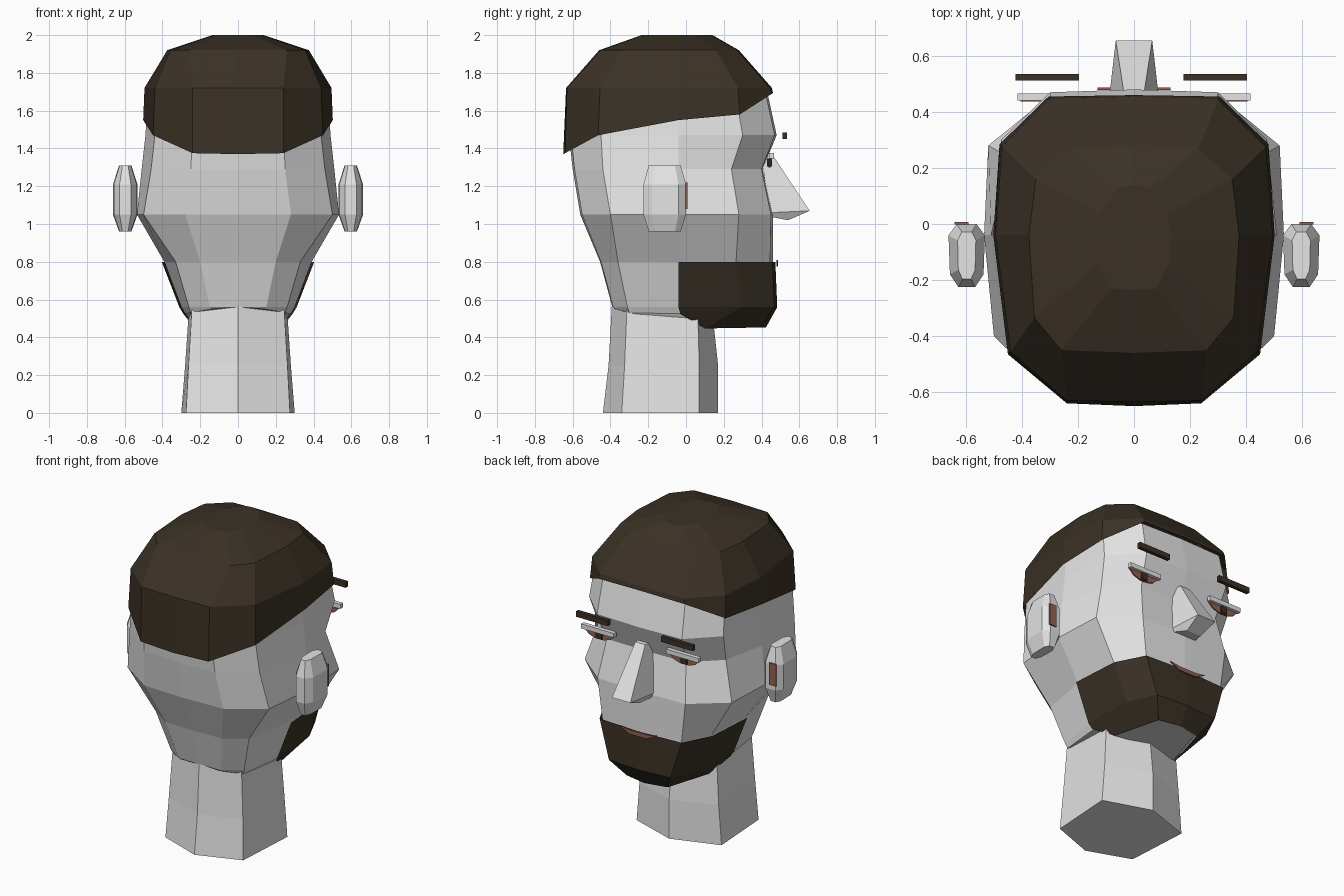
import bpy, bmesh

if "Cube" in bpy.data.objects:
    bpy.data.objects.remove(bpy.data.objects["Cube"])


def material(name, rgb):
    m = bpy.data.materials.new(name)
    m.diffuse_color = (*rgb, 1)
    m.use_nodes = True
    m.node_tree.nodes["Principled BSDF"].inputs["Base Color"].default_value = m.diffuse_color
    return m


SKIN = material("pale skin", (0.78, 0.78, 0.78))
HAIR = material("dark brown hair", (0.043, 0.031, 0.019))
FLESH = material("reddish flesh", (0.30, 0.12, 0.08))


def loft(name, rings, mat, closed=True, top=True, bottom=True):
    """Join point rings, listed from top to bottom, counter-clockwise."""
    bm = bmesh.new()
    vs = [[bm.verts.new(p) for p in r] for r in rings]
    n = len(rings[0])
    for up, lo in zip(vs, vs[1:]):
        for i in range(n if closed else n - 1):
            j = (i + 1) % n
            bm.faces.new((lo[i], lo[j], up[j], up[i]))
    if top:
        bm.faces.new(vs[0])
    if bottom:
        bm.faces.new(vs[-1][::-1])
    me = bpy.data.meshes.new(name)
    bm.to_mesh(me)
    bm.free()
    me.materials.append(mat)
    ob = bpy.data.objects.new(name, me)
    bpy.context.collection.objects.link(ob)
    return ob


def box(name, x, y, z, mat):
    ring = lambda h: [(x[0], y[0], h), (x[1], y[0], h), (x[1], y[1], h), (x[0], y[1], h)]
    return loft(name, [ring(z[1]), ring(z[0])], mat)


def plate(name, outline, y, mat, thick=0.009):
    """Upright plate facing +y from an (x, z) outline."""
    return loft(name, [[(a, y + thick, b) for a, b in outline],
                       [(a, y, b) for a, b in outline]], mat)


def mirror_ring(half):
    return half + [(-x, y, z) for x, y, z in half[-2:0:-1]]


def level(z, back, corner, rear, mid, temple, cheek, front):
    pts = [(0, back), corner, rear, mid, temple, cheek, (0, front)]
    zs = z if isinstance(z, tuple) else (z,) * 7
    return [(x, y, h) for (x, y), h in zip(pts, zs)]


# Head, half sections from the crown down to the jaw
head = [
    level(1.70, -.62, (.23, -.61), (.42, -.45), (.475, -.04), (.455, .26), (.29, .42), .43),
    level(1.47, -.62, (.24, -.61), (.44, -.45), (.49, -.04), (.475, .30), (.30, .47), .48),
    level(1.29, -.60, (.25, -.59), (.46, -.44), (.51, -.04), (.45, .24), (.28, .40), .405),
    level(1.05, -.56, (.28, -.55), (.50, -.40), (.535, -.04), (.52, .28), (.31, .45), .46),
    level(.80, -.455, (.20, -.45), (.33, -.36), (.39, -.04), (.37, .265), (.28, .445), .46),
    level(.56, -.39, (.15, -.385), (.26, -.31), (.30, -.04), (.29, .28), (.21, .455), .47),
    level((.56, .55, .53, .525, .455, .46, .46), -.385, (.14, -.38), (.25, -.30),
          (.28, -.03), (.22, .10), (.14, .38), .41),
]
loft("head", [mirror_ring(r) for r in head], SKIN)

# Hair cap
hair = [
    level(2.0, -.235, (.08, -.23), (.125, -.14), (.135, -.04), (.12, .04), (.06, .13), .14),
    level(1.92, -.46, (.26, -.45), (.355, -.335), (.375, -.04), (.35, .16), (.23, .27), .28),
    level(1.72, -.635, (.24, -.63), (.44, -.455), (.495, -.04), (.47, .275), (.30, .445), .455),
    level((1.37, 1.375, 1.47, 1.55, 1.58, 1.69, 1.695), -.65, (.24, -.64), (.45, -.465),
          (.502, -.04), (.48, .285), (.305, .455), .46),
]
loft("hair", [mirror_ring(r) for r in hair], HAIR, bottom=False)


# Beard, a shell just outside the front half of the jaw
def beard_row(r):
    half = [(x * 1.035, y + (.013 if y > .2 else 0), z - (.008 if z < .5 else 0))
            for x, y, z in r[3:]]
    return half + [(-x, y, z) for x, y, z in half[-2::-1]]


loft("beard", [beard_row(r) for r in head[4:]], HAIR, closed=False, top=False, bottom=False)


# Neck, six sided
def neck_ring(z, back, rear, side, front):
    return mirror_ring([(0, back, z), rear + (z,), side + (z,), (0, front, z)])


loft("neck", [neck_ring(.62, -.39, (.24, -.31), (.255, .06), .13),
              neck_ring(.25, -.41, (.262, -.325), (.28, .07), .17),
              neck_ring(0, -.44, (.275, -.34), (.30, .07), .17)], SKIN)

# Nose, a tapered wedge
nose = [[(-.04, .40, 1.36), (.04, .40, 1.36), (.035, .462, 1.36), (-.035, .462, 1.36)],
        [(-.09, .44, 1.06), (.09, .44, 1.06), (.065, .655, 1.07), (-.065, .655, 1.07)],
        [(-.085, .44, 1.04), (.085, .44, 1.04), (.05, .54, 1.02), (-.05, .54, 1.02)]]
loft("nose", nose, SKIN)

# Mouth, a thin smile
plate("mouth", [(-.13, .81), (-.06, .80), (.06, .80), (.13, .81), (.06, .775), (-.06, .775)],
      .478, FLESH)


# Ears, eyes and brows on both sides
def ear_ring(z, grow, s):
    base = [(-.03, -.225), (.03, -.225), (.06, -.18), (.065, -.04),
            (.035, 0), (-.035, 0), (-.065, -.04), (-.06, -.18)]
    ring = [(s * (.597 + x * grow), -.113 + (y + .113) * (1 + grow) / 2, z) for x, y in base]
    return ring if s > 0 else ring[::-1]


for s, side in ((1, "right"), (-1, "left")):
    loft(side + "_ear", [ear_ring(z, g, s) for z, g in
                         ((1.31, .5), (1.21, 1), (1.05, 1), (.96, .5))], SKIN)
    box(side + "_inner_ear", sorted((s * .59, s * .64)), (-.002, .007), (1.08, 1.22), FLESH)
    c = s * .30
    plate(side + "_eye", [(c - .105, 1.345), (c + .105, 1.345), (c + .075, 1.315),
                          (c + .03, 1.30), (c - .03, 1.30), (c - .075, 1.315)], .438, FLESH)
    box(side + "_pupil", (c - .022, c + .022), (.43, .455), (1.305, 1.348), HAIR)
    box(side + "_eyelid", (c - .115, c + .115), (.44, .466), (1.346, 1.375), SKIN)
    b = c - .01
    box(side + "_eyebrow", (b - .113, b + .113), (.512, .535), (1.45, 1.485), HAIR)
